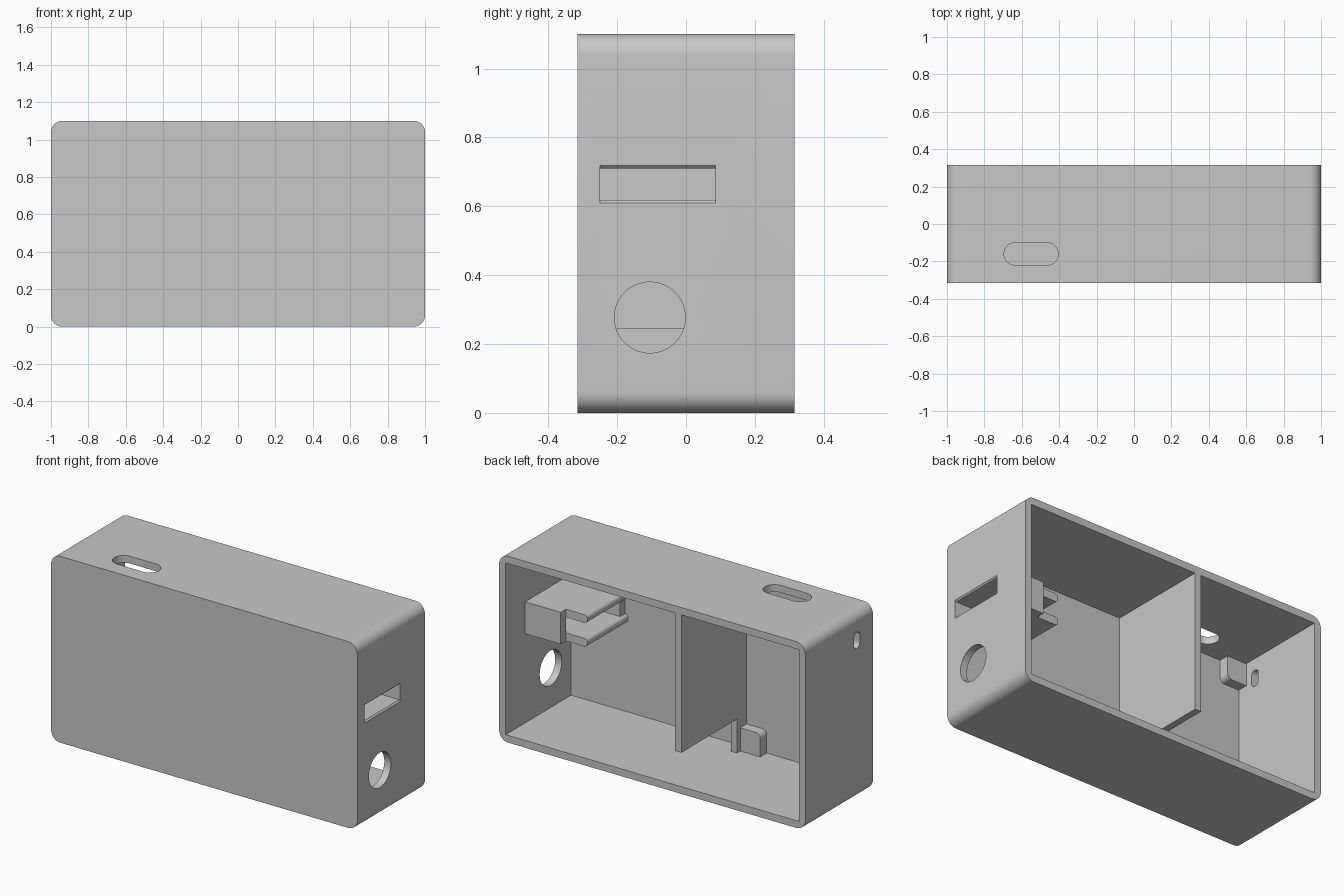
import bpy, bmesh, math

old = bpy.data.objects.get("Cube")
if old:
    bpy.data.objects.remove(old, do_unlink=True)

grey = bpy.data.materials.new("plain_grey")
grey.use_nodes = True
COLOUR = (0.58, 0.58, 0.58, 1)
grey.diffuse_color = COLOUR
for node in grey.node_tree.nodes:
    if node.type == 'BSDF_PRINCIPLED':
        node.inputs["Base Color"].default_value = COLOUR

# Overall sizes
W, D, H = 1.0, 0.315, 1.10
WALL, FRONT = 0.043, 0.02
IN_X, IN_Y, IN_Z = W - WALL, -D + FRONT, H - WALL


def rounded(a0, a1, b0, b1, radii=(0, 0, 0, 0), steps=10):
    """Rectangle outline with a radius per corner, counter-clockwise from (a0, b0)."""
    pts = []
    corners = [(a0, b0, 1, 1), (a1, b0, -1, 1), (a1, b1, -1, -1), (a0, b1, 1, -1)]
    for i, (a, b, sa, sb) in enumerate(corners):
        r = radii[i]
        for k in range(steps + 1 if r else 1):
            t = math.pi + math.pi / 2 * (i + k / steps)
            p = (a + sa * r + r * math.cos(t), b + sb * r + r * math.sin(t)) if r else (a, b)
            if not pts or math.dist(p, pts[-1]) > 1e-5:
                pts.append(p)
    if math.dist(pts[0], pts[-1]) < 1e-5:
        pts.pop()
    return pts


def prism(name, outline, axis, lo, hi):
    """Extrude a 2D outline along an axis."""
    place = {'x': lambda a, b, t: (t, a, b),
             'y': lambda a, b, t: (a, t, b),
             'z': lambda a, b, t: (a, b, t)}[axis]
    bm = bmesh.new()
    rings = [[bm.verts.new(place(a, b, t)) for a, b in outline] for t in (lo, hi)]
    for ring in rings:
        bm.faces.new(ring)
    n = len(outline)
    for i in range(n):
        j = (i + 1) % n
        bm.faces.new((rings[0][i], rings[0][j], rings[1][j], rings[1][i]))
    bmesh.ops.recalc_face_normals(bm, faces=bm.faces)
    mesh = bpy.data.meshes.new(name)
    bm.to_mesh(mesh)
    bm.free()
    mesh.materials.append(grey)
    ob = bpy.data.objects.new(name, mesh)
    bpy.context.scene.collection.objects.link(ob)
    finish(ob)
    return ob


def finish(ob):
    ob.data.shade_smooth()
    ob.data.set_sharp_from_angle(angle=math.radians(30))


def cut(ob, cutters):
    """Subtract the cutters, bake the result and remove them."""
    for c in cutters:
        c.hide_render = True
        mod = ob.modifiers.new(c.name, 'BOOLEAN')
        mod.operation, mod.solver, mod.object = 'DIFFERENCE', 'EXACT', c
    graph = bpy.context.evaluated_depsgraph_get()
    mesh = bpy.data.meshes.new_from_object(ob.evaluated_get(graph))
    ob.modifiers.clear()
    ob.data = mesh
    for c in cutters:
        bpy.data.objects.remove(c, do_unlink=True)
    finish(ob)


# Case, open at the back
case = prism("case", rounded(-W, W, 0, H, [0.06] * 4), 'y', -D, D)
SLOT_LO, SLOT_HI, SLOT_Y0, SLOT_Y1 = 0.618, 0.71, -0.25, 0.085

# Slot outline flares slightly towards the outside
flare = 0.008
slot_outline = [(0.9, SLOT_LO), (W - flare, SLOT_LO), (W, SLOT_LO - flare), (1.1, SLOT_LO - flare),
                (1.1, SLOT_HI + flare), (W, SLOT_HI + flare), (W - flare, SLOT_HI), (0.9, SLOT_HI)]
cut(case, [
    prism("cavity_cutter", rounded(-IN_X, IN_X, WALL, IN_Z), 'y', IN_Y, D + 0.1),
    prism("slot_cutter", slot_outline, 'y', SLOT_Y0, SLOT_Y1),
    prism("round_hole_cutter", rounded(-0.208, -0.002, 0.174, 0.38, [0.103] * 4, 16), 'x', 0.9, 1.1),
    prism("small_hole_cutter", rounded(-0.193, -0.139, 0.892, 0.988, [0.027] * 4), 'x', -1.1, -0.9),
    prism("top_hole_cutter", rounded(-0.695, -0.405, -0.22, -0.1, [0.06] * 4), 'z', 1.0, 1.2),
])

# Divider with a gap below it, and a short post under its front end
DIV0, DIV1, DIV_Z = -0.19, -0.15, 0.243
prism("divider", rounded(DIV0, DIV1, DIV_Z, IN_Z), 'y', IN_Y, D)
prism("divider_post", rounded(DIV0, DIV1, WALL, DIV_Z), 'y', IN_Y, -0.205)

# Board holder behind the slot: two prongs joined by cheeks
TIP, TOP, BOTTOM = 0.585, 0.758, 0.57
for name, lo, hi in (("upper_prong", SLOT_HI, TOP), ("lower_prong", BOTTOM, SLOT_LO)):
    prism(name, rounded(TIP, IN_X, lo, hi, (0.02, 0, 0, 0.02)), 'y', IN_Y, SLOT_Y1)
prism("holder_front_cheek", rounded(TIP + 0.02, IN_X, SLOT_LO, SLOT_HI), 'y', IN_Y, SLOT_Y0)
prism("holder_back_cheek", rounded(0.725, IN_X, BOTTOM, TOP), 'y', SLOT_Y1, 0.134)

# Corner blocks that seat a board, diagonally opposite
prism("upper_corner_block", rounded(-IN_X, -0.83, 0.925, IN_Z, (0, 0.03, 0, 0)), 'y', IN_Y, -0.235)
prism("lower_corner_block", rounded(-0.32, DIV0, WALL, 0.18, (0, 0, 0, 0.03)), 'y', IN_Y, -0.235)
